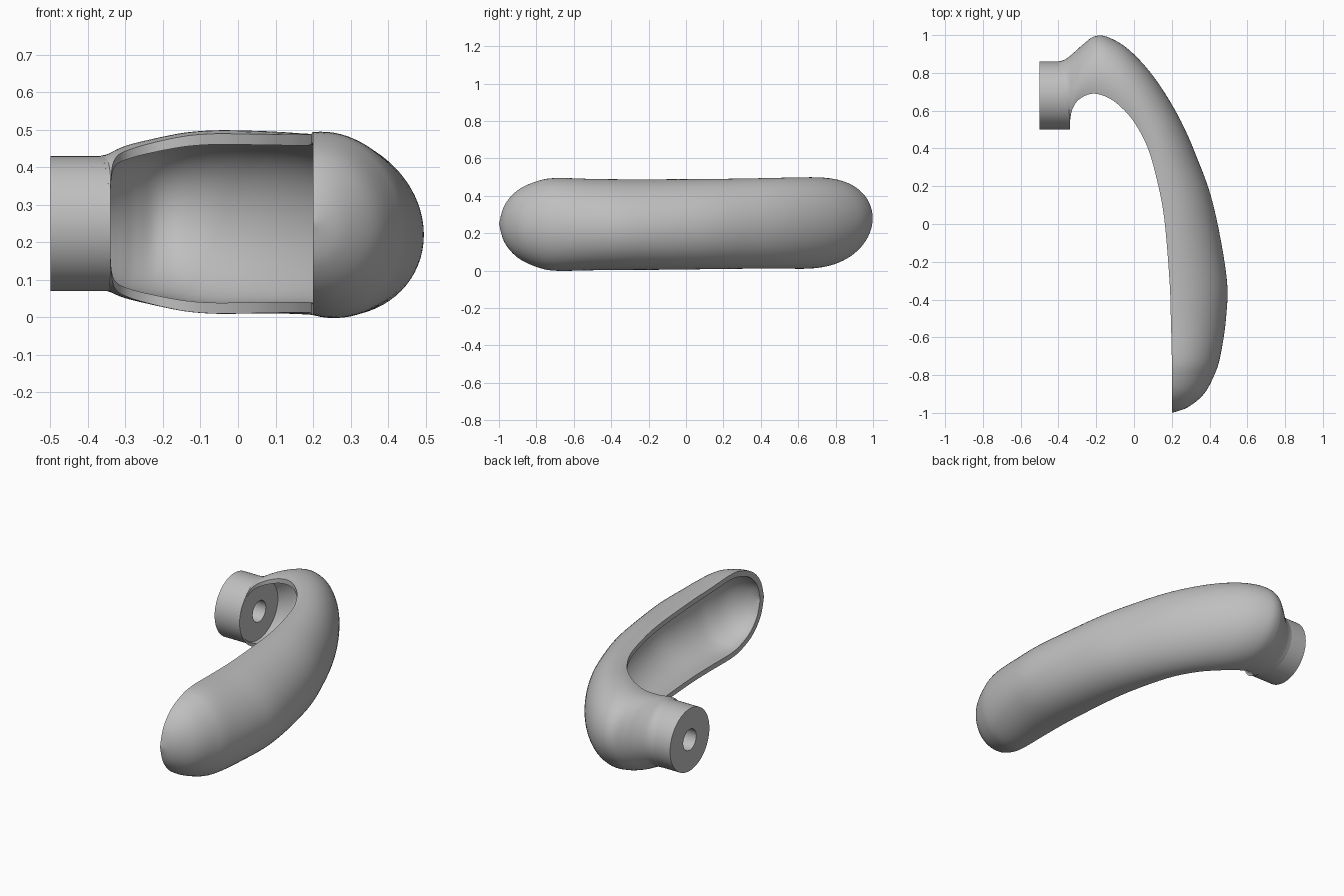
import bpy, bmesh
from math import cos, sin, pi, radians

if "Cube" in bpy.data.objects:
    bpy.data.objects.remove(bpy.data.objects["Cube"])

MID_Z = 0.25
SHELL_SCALE = 0.88   # size of the cavity relative to the outer skin
STEPS = 6            # rows between two stations
SIDES = 40           # points across one section

grey = bpy.data.materials.new("satin grey")
grey.use_nodes = True
colour = (0.52, 0.52, 0.52, 1)
grey.diffuse_color = colour
grey.node_tree.nodes["Principled BSDF"].inputs["Base Color"].default_value = colour

# Grip stations: rim x, rim y, crest x, crest y, half height, opening angle
STATIONS = [
    (-.34, .5, -.4, .86, .18, 180),
    (-.338, .55, -.36, .874, .183, 135),
    (-.325, .61, -.31, .915, .195, 115),
    (-.29, .66, -.265, .955, .207, 108),
    (-.22, .69, -.21, .993, .222, 102),
    (-.14, .67, -.14, .99, .237, 100),
    (-.07, .62, -.03, .925, .243, 100),
    (0, .54, .1, .785, .243, 100),
    (.07, .41, .23, .58, .242, 100),
    (.12, .24, .33, .36, .241, 100),
    (.16, .03, .42, .1, .241, 100),
    (.188, -.3, .49, -.28, .241, 100),
    (.195, -.5, .487, -.5, .243, 100),
    (.2, -.7, .457, -.7, .247, 100),
    (.2, -.8, .425, -.8, .228, 98),
    (.2, -.9, .37, -.9, .18, 95),
    (.2, -.97, .285, -.97, .1, 92),
    (.2, -1, .2, -1, 0, 90),
]


def spline(stations, steps):
    """Catmull-Rom interpolation of every station column."""
    pts = [stations[0]] + stations + [stations[-1]]
    rows = []
    for a, b, c, d in zip(pts, pts[1:], pts[2:], pts[3:]):
        for k in range(steps):
            t = k / steps
            rows.append([q + t / 2 * (r - p + t * (2 * p - 5 * q + 4 * r - s
                         + t * (3 * (q - r) + s - p)))
                         for p, q, r, s in zip(a, b, c, d)])
    return rows + [list(stations[-1])]


def section(row, scale):
    """Open elliptical arc from the lower rim over the crest to the upper rim."""
    px, py, qx, qy, half, angle = row
    a = radians(min(angle, 180))
    # crest drifts slightly up at the bend and down along the grip
    lean = -.03 * cos(pi * (qy - 1) / 1.35 + pi) * min(1, max(0, (qx + .4) / .2))
    # the cavity stops short of the tip
    lift = .035 * max(0, -.6 - py) / .4 if scale < 1 else 0
    out = []
    for i in range(SIDES + 1):
        th = a * (2 * i / SIDES - 1)
        d = (cos(th) - cos(a)) / (1 - cos(a))
        out.append((px + (qx - px) * d * scale,
                    py + (qy - py) * d * scale + lift,
                    MID_Z + half * sin(th) * scale + lean * d))
    return out


def finish(name, bm, angle):
    bmesh.ops.remove_doubles(bm, verts=bm.verts, dist=1e-5)
    bmesh.ops.recalc_face_normals(bm, faces=bm.faces)
    mesh = bpy.data.meshes.new(name)
    bm.to_mesh(mesh)
    bm.free()
    mesh.materials.append(grey)
    obj = bpy.data.objects.new(name, mesh)
    bpy.context.collection.objects.link(obj)
    bpy.ops.object.select_all(action="DESELECT")
    obj.select_set(True)
    bpy.context.view_layer.objects.active = obj
    bpy.ops.object.shade_smooth_by_angle(angle=radians(angle))
    return obj


# Curved hollow grip: each row is a closed loop of outer skin and cavity skin
bm = bmesh.new()
loops = []
for row in spline(STATIONS, STEPS):
    ring = section(row, 1) + section(row, SHELL_SCALE)[::-1]
    loops.append([bm.verts.new(p) for p in ring])
for lo, hi in zip(loops, loops[1:]):
    n = len(lo)
    for i in range(n):
        j = (i + 1) % n
        bm.faces.new((lo[i], lo[j], hi[j], hi[i]))
# end wall hidden inside the hub
first = loops[0]
for i in range(SIDES):
    bm.faces.new((first[i], first[-1 - i], first[-2 - i], first[i + 1]))
finish("grip_shell", bm, 40)

# Round mounting hub with a through bore, lathed about the x direction
bm = bmesh.new()
profile = [(-.5, .06), (-.5, .18), (-.34, .18), (-.34, .06)]
segments = 64
rings = []
for k in range(segments):
    t = 2 * pi * k / segments
    rings.append([bm.verts.new((x, .68 + r * cos(t), MID_Z + r * sin(t)))
                  for x, r in profile])
for k in range(segments):
    lo, hi = rings[k], rings[(k + 1) % segments]
    for i in range(4):
        j = (i + 1) % 4
        bm.faces.new((lo[i], lo[j], hi[j], hi[i]))
finish("mounting_hub", bm, 30)
